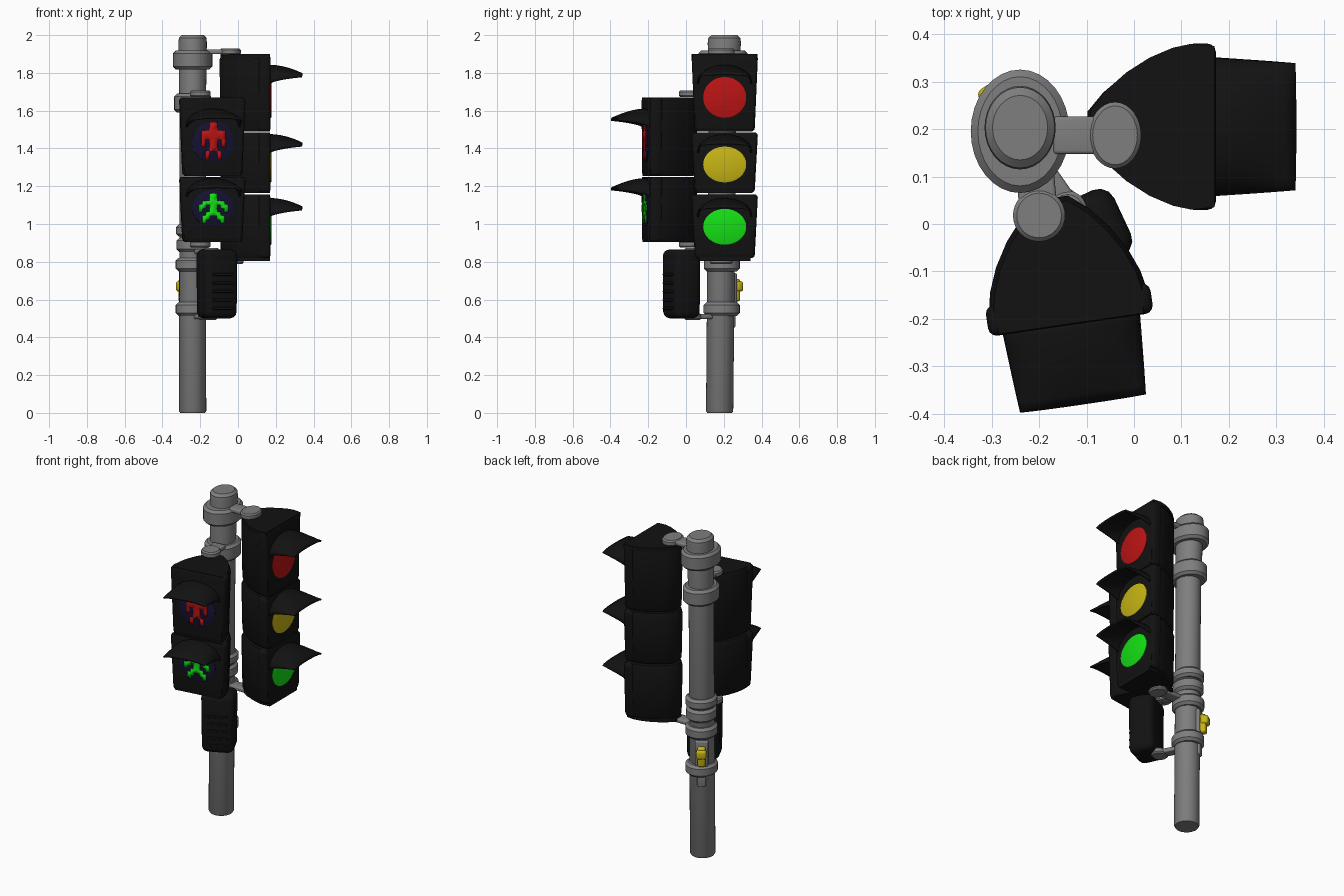
import bpy, bmesh, math
from mathutils import Matrix, Vector

if "Cube" in bpy.data.objects:
    bpy.data.objects.remove(bpy.data.objects["Cube"])


def material(name, rgb):
    m = bpy.data.materials.new(name)
    m.use_nodes = True
    m.diffuse_color = (*rgb, 1)
    m.node_tree.nodes["Principled BSDF"].inputs["Base Color"].default_value = (*rgb, 1)
    return m


BLACK = material("black housing", (0.006, 0.006, 0.006))
GREY = material("grey metal", (0.21, 0.21, 0.21))
RED = material("red", (0.5, 0.007, 0.007))
YELLOW = material("yellow", (0.57, 0.46, 0.007))
GREEN = material("green", (0.007, 0.75, 0.007))
NAVY = material("dark navy", (0.007, 0.006, 0.03))
made = []


def finish(name, bm, mat, matrix=Matrix()):
    bmesh.ops.recalc_face_normals(bm, faces=bm.faces[:])
    mesh = bpy.data.meshes.new(name)
    bm.to_mesh(mesh)
    bm.free()
    mesh.materials.append(mat)
    ob = bpy.data.objects.new(name, mesh)
    ob.matrix_world = matrix
    bpy.context.collection.objects.link(ob)
    made.append(ob)
    return ob


def frame(x, y, z=0, yaw=0):
    return Matrix.Translation((x, y, z)) @ Matrix.Rotation(math.radians(yaw), 4, 'Z')


def loft(name, rings, mat, matrix=Matrix()):
    """Skin a list of equal point rings and cap both ends."""
    bm = bmesh.new()
    loops = [[bm.verts.new(p) for p in ring] for ring in rings]
    n = len(loops[0])
    for a, b in zip(loops, loops[1:]):
        for i in range(n):
            bm.faces.new((a[i], a[(i + 1) % n], b[(i + 1) % n], b[i]))
    bm.faces.new(loops[0])
    bm.faces.new(loops[-1])
    return finish(name, bm, mat, matrix)


def ellipse(rx, ry, z, cx=0, cy=0, n=32):
    return [(cx + rx * math.cos(i * math.tau / n), cy + ry * math.sin(i * math.tau / n), z)
            for i in range(n)]


def puck(name, x, y, z, rx, ry, half, mat=GREY, soft=0.015):
    loft(name, [ellipse(rx - soft, ry - soft, -half), ellipse(rx, ry, soft - half),
                ellipse(rx, ry, half - soft), ellipse(rx - soft, ry - soft, half)],
         mat, frame(x, y, z))


def box(name, size, mat, matrix, bevel=0.01, taper=1.0):
    bm = bmesh.new()
    bmesh.ops.create_cube(bm, size=1)
    for v in bm.verts:
        k = taper if v.co.z < 0 else 1
        v.co = Vector((v.co.x * size[0], v.co.y * size[1] * k, v.co.z * size[2]))
    bmesh.ops.bevel(bm, geom=bm.edges[:], offset=bevel, segments=3, profile=0.5, affect='EDGES')
    return finish(name, bm, mat, matrix)


def arm(name, start, end, z, width, rx, ry):
    """Flat clamp arm ending in a rounded pad."""
    d = Vector(end) - Vector(start)
    mid = (Vector(start) + Vector(end)) / 2
    box(name, (d.length, width, 0.026), GREY,
        frame(mid.x, mid.y, z, math.degrees(math.atan2(d.y, d.x))), 0.008)
    puck(name + "_pad", end[0], end[1], z, rx, ry, 0.018, soft=0.008)


# Slightly leaning pole with a rounded cap
PX = -0.24
loft("pole", [ellipse(0.066, 0.066, 0, PX, 0.178), ellipse(0.072, 0.072, 0.01, PX, 0.178),
              ellipse(0.07, 0.074, 1.6, PX, 0.193), ellipse(0.075, 0.088, 1.96, PX, 0.203),
              ellipse(0.073, 0.085, 1.985, PX, 0.203), ellipse(0.058, 0.068, 2, PX, 0.203)], GREY)

# Clamp rings around the pole: height, half height, radii
for i, (z, half, rx, ry) in enumerate([(1.868, 0.05, 0.104, 0.13), (1.64, 0.05, 0.098, 0.115),
                                       (0.965, 0.032, 0.088, 0.095), (0.89, 0.038, 0.085, 0.09),
                                       (0.785, 0.036, 0.09, 0.095), (0.55, 0.036, 0.09, 0.096)]):
    puck(f"clamp_ring_{i + 1}", PX, 0.186 + 0.005 * z, z, rx, ry, half)

# Clamp arms to the housings and the push button box
arm("road_top_arm", (-0.17, 0.187), (-0.04, 0.187), 1.912, 0.08, 0.055, 0.07)
arm("road_bottom_arm", (-0.18, 0.187), (-0.02, 0.187), 0.805, 0.07, 0.05, 0.06)
arm("walk_top_arm", (-0.21, 0.12), (-0.2, 0.018), 1.69, 0.08, 0.055, 0.055)
arm("walk_bottom_arm", (-0.21, 0.12), (-0.2, 0.018), 0.893, 0.08, 0.055, 0.055)
arm("button_top_arm", (-0.21, 0.13), (-0.14, 0.03), 0.855, 0.06, 0.04, 0.04)
arm("button_bottom_arm", (-0.21, 0.13), (-0.16, 0.035), 0.51, 0.06, 0.05, 0.045)

# Half outline of a housing in plan, from the front edge to the back
HALF = [(0, 0.163), (-0.05, 0.168), (-0.09, 0.16), (-0.14, 0.14), (-0.19, 0.11),
        (-0.235, 0.072), (-0.268, 0.032)]
PLAN = HALF + [(x, -y) for x, y in reversed(HALF)]


def visor(name, base, zc, lift):
    """Arched hood that flattens into a straight tip."""
    bm = bmesh.new()
    nu, nv = 8, 14
    grid = []
    for i in range(nu + 1):
        u = i / nu
        crown = 0.168 - 0.045 * u * u + lift
        edge = 0.065 + 0.045 * math.sqrt(u) + lift
        row = []
        for j in range(nv + 1):
            t = math.pi * j / nv
            row.append(bm.verts.new((-0.01 + 0.18 * u, (0.142 - 0.012 * u) * math.cos(t),
                                     zc + edge + (crown - edge) * math.sin(t))))
        grid.append(row)
    for a, b in zip(grid, grid[1:]):
        for j in range(nv):
            bm.faces.new((a[j], a[j + 1], b[j + 1], b[j]))
    ob = finish(name, bm, BLACK, base)
    mod = ob.modifiers.new("thickness", 'SOLIDIFY')
    mod.thickness = 0.01
    mod.offset = 0


def figure(name, rows, mat, base, zc, cell=0.0215):
    """Thin plate made of square cells."""
    bm = bmesh.new()
    corners = {}

    def corner(c, r):
        if (c, r) not in corners:
            corners[c, r] = bm.verts.new((0.011, (c - len(rows[0]) / 2) * cell,
                                          zc + (len(rows) / 2 - r) * cell))
        return corners[c, r]

    for r, row in enumerate(rows):
        for c, mark in enumerate(row):
            if mark == "#":
                bm.faces.new([corner(c, r + 1), corner(c + 1, r + 1), corner(c + 1, r), corner(c, r)])
    ob = finish(name, bm, mat, base)
    mod = ob.modifiers.new("thickness", 'SOLIDIFY')
    mod.thickness = 0.006
    mod.offset = 0


def lamp(name, base, low, high, zc, rz, lens, lift):
    """One signal section: housing, door, lens and visor."""
    rings = [[(x * k, y * k * w, z) for x, y in PLAN] for z, k, w in
             [(low, 0.93, 0.93), (low + 0.02, 0.98, 0.95), (high - 0.025, 1, 1), (high, 0.96, 0.98)]]
    loft(name + "_housing", rings, BLACK, base)
    box(name + "_door", (0.065, 0.352, high - low), BLACK,
        base @ Matrix.Translation((-0.03, 0, (low + high) / 2)), 0.018, 0.9)
    turn = Matrix.Translation((0, 0, zc)) @ Matrix.Rotation(math.pi / 2, 4, 'Y')
    loft(name + "_lens", [ellipse(rz, 0.114, -0.01), ellipse(rz, 0.114, 0.005),
                          ellipse(rz * 0.93, 0.106, 0.008)], lens, base @ turn)
    visor(name + "_visor", base, zc, lift)


# Road signal facing the side
road = frame(0.17, 0.205)
lamp("road_red", road, 1.49, 1.895, 1.67, 0.108, RED, 0)
lamp("road_yellow", road, 1.165, 1.485, 1.315, 0.095, YELLOW, -0.012)
lamp("road_green", road, 0.82, 1.157, 0.985, 0.095, GREEN, -0.02)
for label, z, k in (("top", 1.888, 1.04), ("bottom", 0.815, 0.82)):
    loft(f"road_{label}_plate", [[(x * 0.98, y * k, z + s) for x, y in PLAN]
                                 for s in (-0.012, 0.012)], BLACK, road)

# Walk signal facing the front, turned slightly
walk = frame(-0.132, -0.21, 0, -81.7)
lamp("walk_stop", walk, 1.255, 1.67, 1.435, 0.108, NAVY, 0.004)
lamp("walk_go", walk, 0.905, 1.25, 1.085, 0.095, NAVY, -0.014)
figure("standing_figure", ["..##..", "..##..", "######", "######", "#.##.#",
                           "#.##.#", "..##..", ".#..#.", ".#..#."], RED, walk, 1.44)
figure("walking_figure", ["...##...", "...##...", ".######.", "##.##.##", "#..##..#",
                          "..####..", ".##..##.", ".#....#."], GREEN, walk, 1.083, 0.0195)

# Push button box with a ribbed front
button = frame(-0.112, -0.024, 0.683, -65)
box("button_box", (0.152, 0.195, 0.365), BLACK, button, 0.035, 0.95)
for i in range(5):
    box(f"button_rib_{i + 1}", (0.012, 0.12, 0.014), BLACK,
        button @ Matrix.Translation((0.077, 0, -0.13 + 0.045 * i)), 0.004)

# Yellow key switch on the back of the pole with its grey mount
switch = frame(PX, 0.182, 0, 122)
box("switch_mount", (0.03, 0.075, 0.16), GREY, switch @ Matrix.Translation((0.07, 0, 0.66)), 0.01)
box("switch_tongue", (0.025, 0.05, 0.1), GREY, switch @ Matrix.Translation((0.07, 0, 0.5)), 0.01)
box("switch_body", (0.04, 0.045, 0.12), YELLOW, switch @ Matrix.Translation((0.095, 0, 0.65)), 0.012)
box("switch_knob", (0.045, 0.058, 0.055), YELLOW, switch @ Matrix.Translation((0.108, 0, 0.67)), 0.014)

# Smooth shading with crisp edges
bpy.ops.object.select_all(action='DESELECT')
for ob in made:
    ob.select_set(True)
bpy.context.view_layer.objects.active = made[0]
bpy.ops.object.shade_smooth_by_angle(angle=math.radians(40))
